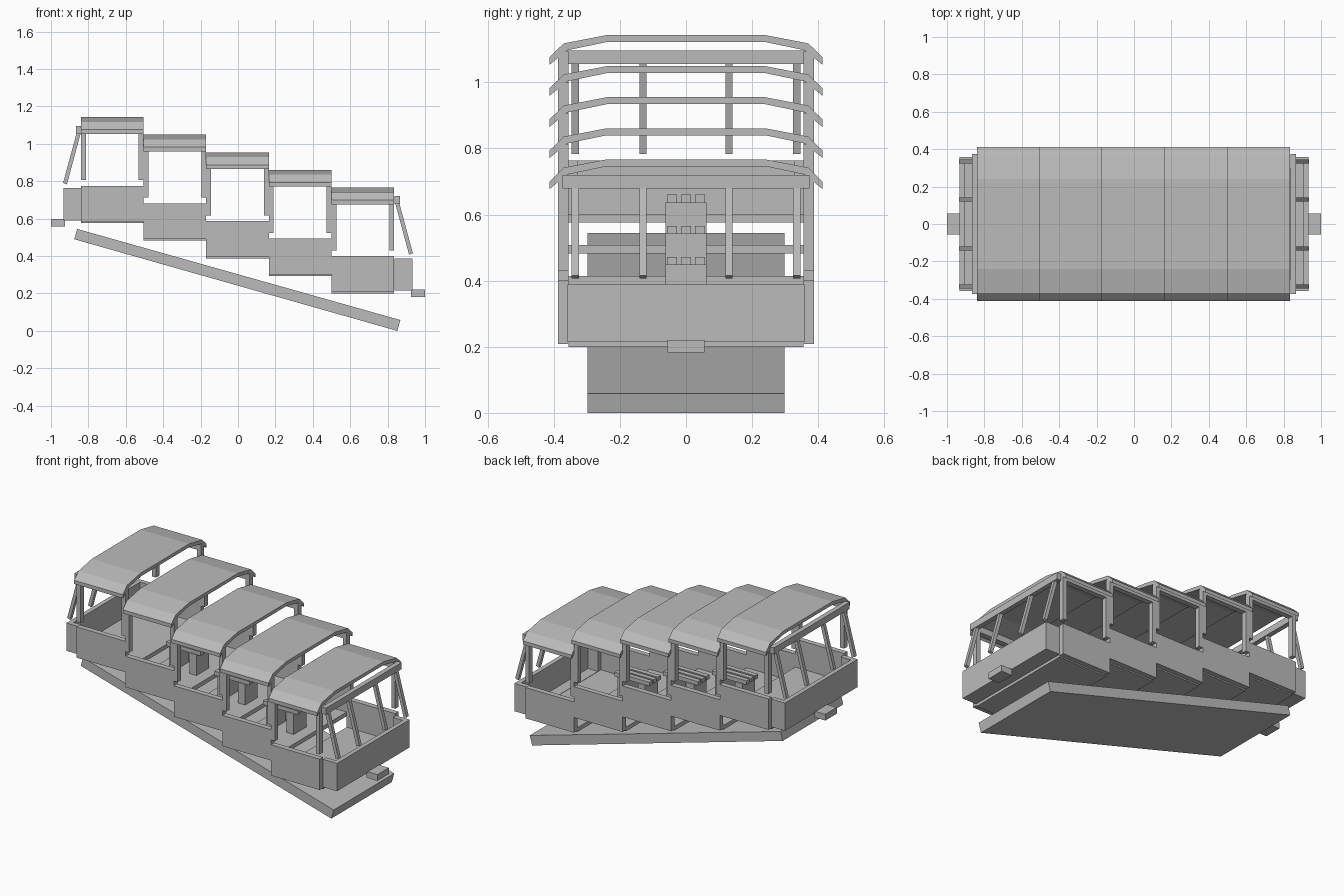
import bpy, bmesh, math
from mathutils import Vector

cube = bpy.data.objects.get("Cube")
if cube:
    bpy.data.objects.remove(cube, do_unlink=True)

grey = bpy.data.materials.new("plain grey")
grey.use_nodes = True
GREY = (0.5, 0.5, 0.5, 1)
grey.diffuse_color = GREY
grey.node_tree.nodes["Principled BSDF"].inputs["Base Color"].default_value = GREY


def prism(name, profile, axis, start, end):
    """Extrude a closed 2D profile along x (profile is y,z) or y (profile is x,z)."""
    def point(p, t):
        return (t, p[0], p[1]) if axis == "x" else (p[0], t, p[1])
    bm = bmesh.new()
    face = bm.faces.new([bm.verts.new(point(p, start)) for p in profile])
    moved = bmesh.ops.extrude_face_region(bm, geom=[face])["geom"]
    shift = Vector(point((0, 0), end - start))
    bmesh.ops.translate(bm, vec=shift, verts=[v for v in moved if isinstance(v, bmesh.types.BMVert)])
    bmesh.ops.recalc_face_normals(bm, faces=bm.faces)
    mesh = bpy.data.meshes.new(name)
    bm.to_mesh(mesh)
    bm.free()
    mesh.materials.append(grey)
    obj = bpy.data.objects.new(name, mesh)
    bpy.context.collection.objects.link(obj)
    return obj


def box(name, x, y, z):
    x0, x1 = sorted(x)
    return prism(name, [(x0, z[0]), (x1, z[0]), (x1, z[1]), (x0, z[1])], "y", *y)


LENGTH, DROP, FIRST = 0.335, 0.094, -0.84
SIDES = ((-1, "right"), (1, "left"))

# Roof cross-section: outer shell then inner shell
outer = [(0.413, 0.567 - 0.067), (0.37, 0.542), (0.24, 0.567)]
inner = [(0.24, 0.546), (0.36, 0.521), (0.413, 0.477)]


def roof_profile(base):
    half = [(y, z + base) for y, z in outer]
    under = [(y, z + base) for y, z in inner]
    return (half + [(-y, z) for y, z in reversed(half)]
            + [(-y, z) for y, z in reversed(under)] + under)


# Five stepped compartments
for i in range(5):
    x0 = FIRST + i * LENGTH
    x1 = x0 + LENGTH
    mid = (x0 + x1) / 2
    base = 0.2 + (4 - i) * DROP
    box(f"floor_{i}", (x0, x1), (-0.356, 0.356), (base, base + 0.026))
    prism(f"roof_{i}", roof_profile(base), "x", x0, x1)
    for s, side in SIDES:
        span = sorted((s * 0.355, s * 0.388))
        box(f"{side}_wall_{i}", (x0, x1), span, (base + 0.008, base + 0.2))
        box(f"{side}_roof_rail_{i}", (x0, x1), span, (base + 0.48, base + 0.518))
        for end, px in (("upper", x0), ("lower", x1 - 0.026)):
            box(f"{side}_{end}_post_{i}", (px, px + 0.026), span, (base + 0.23, base + 0.485))
    # Slatted bench on two legs
    if 0 < i < 4:
        for k in (-1, 1):
            box(f"bench_leg_{i}_{k}", (mid + k * 0.07 - 0.025, mid + k * 0.07 + 0.025),
                (-0.062, 0.062), (base + 0.026, base + 0.155))
            # outer slats
            box(f"bench_slat_{i}_{k}", (mid - 0.12, mid + 0.12),
                (k * 0.042 - 0.015, k * 0.042 + 0.015), (base + 0.153, base + 0.178))
        box(f"bench_slat_{i}_middle", (mid - 0.12, mid + 0.12),
            (-0.015, 0.015), (base + 0.153, base + 0.178))

# End platforms, roof beams, sloping struts and buffers
for s, end, base in ((1, "lower", 0.2), (-1, "upper", 0.2 + 4 * DROP)):
    wall = s * 0.837
    box(f"{end}_end_panel", (s * 0.905, s * 0.933), (-0.358, 0.358), (base + 0.015, base + 0.188))
    box(f"{end}_end_floor", (wall, s * 0.91), (-0.358, 0.358), (base + 0.015, base + 0.026))
    for t, side in SIDES:
        box(f"{end}_{side}_end_side", (wall, s * 0.91), sorted((t * 0.328, t * 0.358)),
            (base + 0.015, base + 0.188))
    box(f"{end}_roof_beam", (wall, s * 0.867), (-0.373, 0.373), (base + 0.479, base + 0.52))
    for n, y in enumerate((-0.335, -0.13, 0.13, 0.335)):
        strut = [(s * 0.84, base + 0.485), (s * 0.862, base + 0.485),
                 (s * 0.935, base + 0.215), (s * 0.915, base + 0.207)]
        prism(f"{end}_strut_{n}", strut, "y", y - 0.011, y + 0.011)
    drop = 0.018
    box(f"{end}_buffer", (s * 0.925, s), (-0.056, 0.056), (base - drop, base + 0.021))

# Inclined chassis slab
prism("chassis", [(-0.875, 0.49), (-0.86, 0.545), (0.868, 0.058), (0.852, 0)], "y", -0.298, 0.298)
